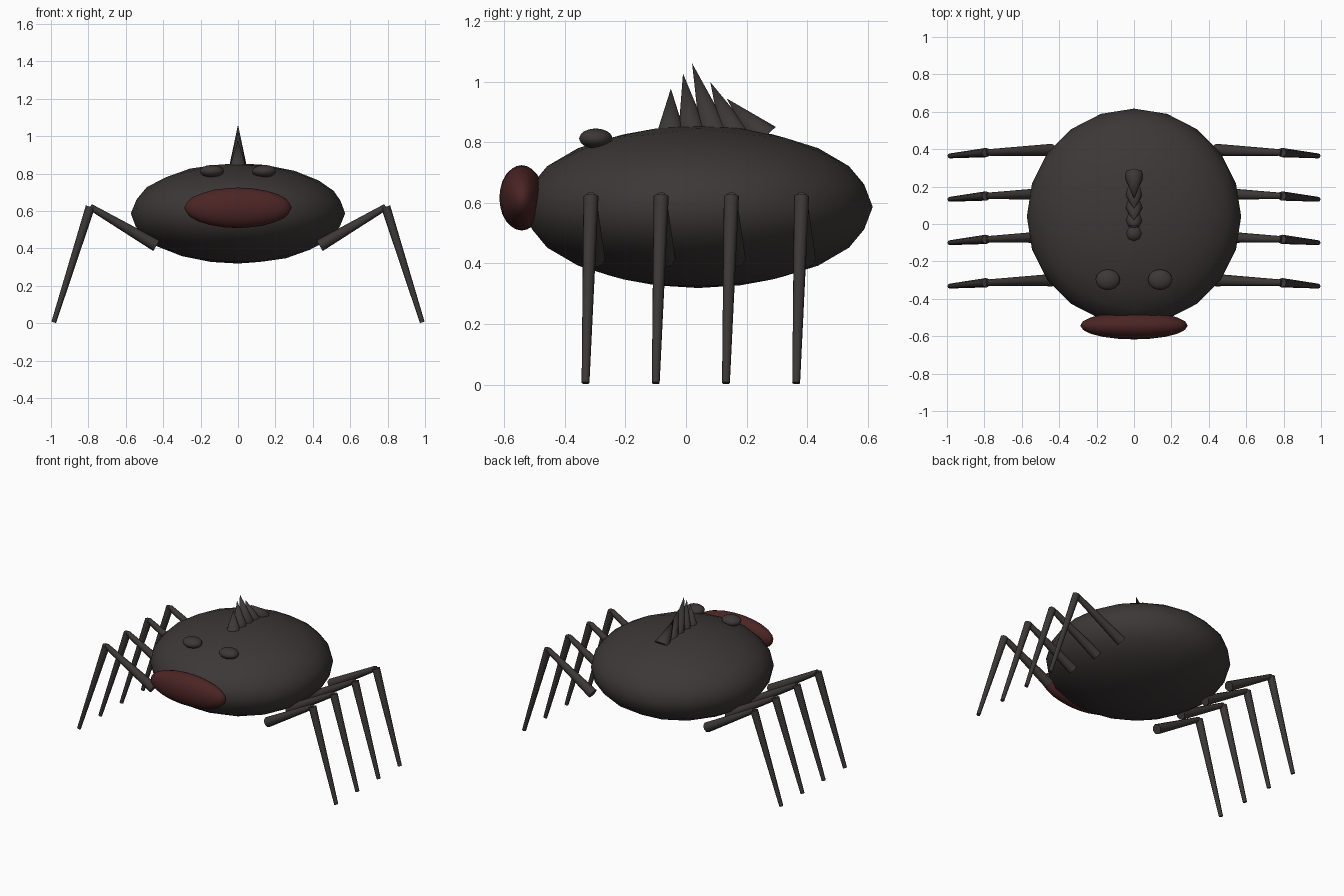
import bpy
import math
from mathutils import Vector

if "Cube" in bpy.data.objects:
    bpy.data.objects.remove(bpy.data.objects["Cube"])


def material(name, rgb):
    m = bpy.data.materials.new(name)
    m.diffuse_color = (*rgb, 1)
    m.use_nodes = True
    m.node_tree.nodes["Principled BSDF"].inputs["Base Color"].default_value = m.diffuse_color
    return m


CHARCOAL = material("charcoal", (0.046, 0.039, 0.038))
DARK_RED = material("dark red", (0.072, 0.018, 0.018))


def finish(name, mat, angle):
    ob = bpy.context.object
    ob.name = name
    ob.data.materials.append(mat)
    bpy.ops.object.shade_smooth_by_angle(angle=math.radians(angle))
    return ob


def ellipsoid(name, centre, radii, mat, detail=3):
    bpy.ops.mesh.primitive_ico_sphere_add(subdivisions=detail, radius=1, location=centre)
    bpy.context.object.scale = radii
    bpy.ops.object.transform_apply(location=False, rotation=False, scale=True)
    return finish(name, mat, 60)


def tapered(name, start, end, r1, r2, sides=8):
    a, b = Vector(start), Vector(end)
    bpy.ops.mesh.primitive_cone_add(vertices=sides, radius1=r1, radius2=r2,
                                    depth=(b - a).length, location=(a + b) / 2)
    ob = bpy.context.object
    ob.rotation_euler = (b - a).to_track_quat('Z', 'Y').to_euler()
    return finish(name, CHARCOAL, 50)


# Body and mouth
ellipsoid("body", (0, 0.04, 0.587), (0.573, 0.577, 0.268), CHARCOAL)
ellipsoid("mouth", (0, -0.543, 0.617), (0.287, 0.074, 0.108), DARK_RED)

# Eyes
for side, label in ((-1, "left"), (1, "right")):
    ellipsoid(f"{label}_eye", (side * 0.14, -0.298, 0.813), (0.065, 0.055, 0.033), CHARCOAL)

# Back spikes, fanning from upright to leaning: (base y, base z, tip y, tip z)
spikes = [(-0.05, 0.81, -0.05, 0.978), (0.025, 0.81, -0.01, 1.028),
          (0.10, 0.81, 0.02, 1.062), (0.17, 0.81, 0.08, 1.0),
          (0.258, 0.815, 0.135, 0.945)]
for i, (by, bz, ty, tz) in enumerate(spikes):
    tapered(f"back_spike_{i + 1}", (0, by, bz), (0, ty, tz), 0.053, 0)

# Four pairs of two-part legs
for side, label in ((-1, "left"), (1, "right")):
    for i in range(4):
        y = -0.332 + i * 0.232
        hip = (side * 0.437, y + 0.032, 0.415)
        knee = (side * 0.79, y + 0.018, 0.622)
        foot = (side * 0.985, y, 0.005)
        tapered(f"{label}_upper_leg_{i + 1}", hip, knee, 0.033, 0.017)
        tapered(f"{label}_lower_leg_{i + 1}", knee, foot, 0.025, 0.013)
